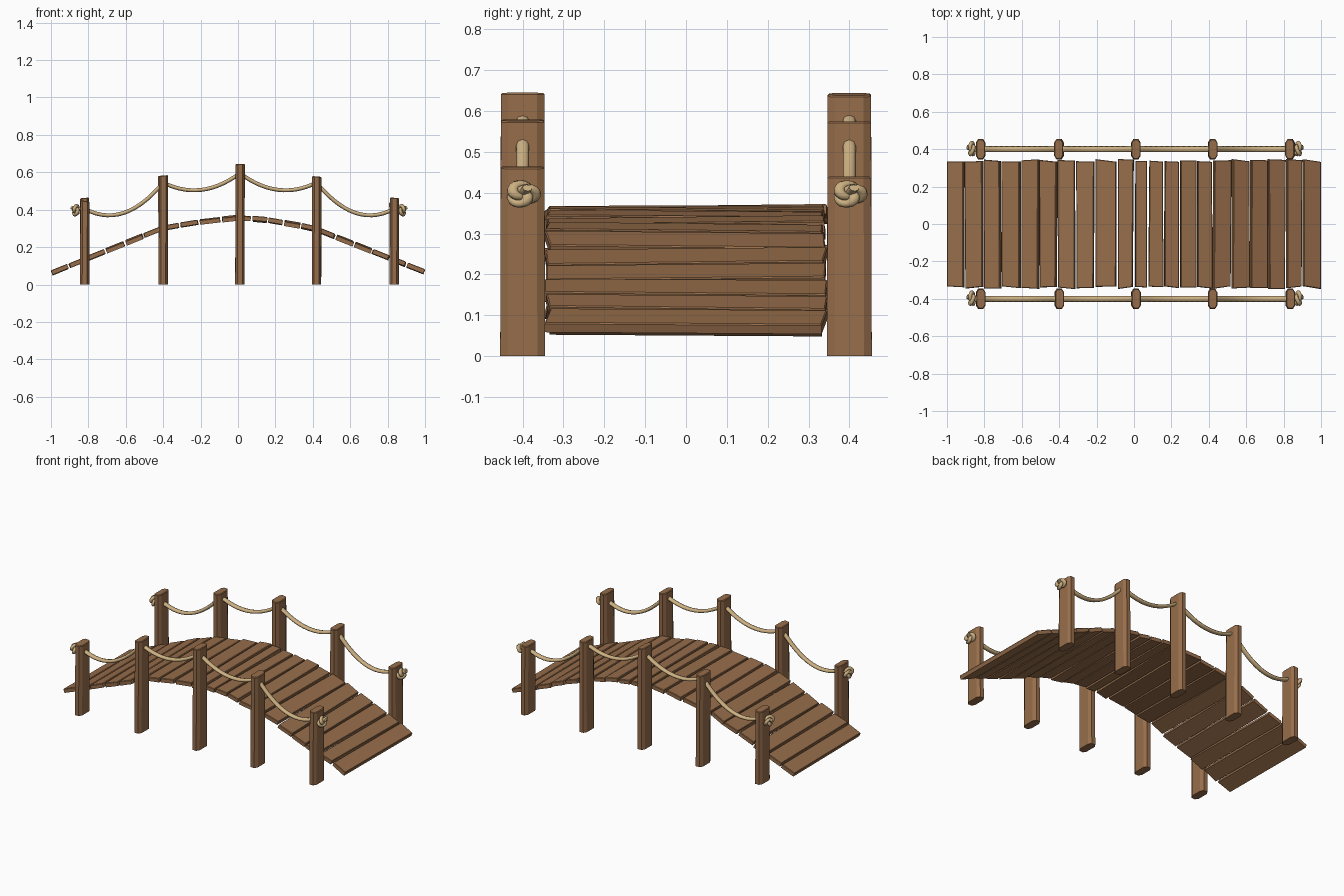
import bpy, bmesh, math, random
from mathutils import Vector

if "Cube" in bpy.data.objects:
    bpy.data.objects.remove(bpy.data.objects["Cube"])

random.seed(4)


def material(name, rgb):
    m = bpy.data.materials.new(name)
    m.diffuse_color = (*rgb, 1)
    m.use_nodes = True
    m.node_tree.nodes["Principled BSDF"].inputs["Base Color"].default_value = m.diffuse_color
    return m


wood = material("wood", (0.31, 0.155, 0.07))
fibre = material("rope", (0.60, 0.43, 0.22))


def add_object(name, mesh, mat):
    ob = bpy.data.objects.new(name, mesh)
    bpy.context.collection.objects.link(ob)
    if not mesh.materials:
        mesh.materials.append(mat)
    return ob


def jit(a):
    return random.uniform(-a, a)


def prism(name, bottom, top, mat, bevel):
    """Closed solid between two matching rings, with softened edges."""
    bm = bmesh.new()
    a = [bm.verts.new(p) for p in bottom]
    b = [bm.verts.new(p) for p in top]
    n = len(a)
    bm.faces.new(a[::-1])
    bm.faces.new(b)
    for i in range(n):
        j = (i + 1) % n
        bm.faces.new((a[i], a[j], b[j], b[i]))
    bmesh.ops.recalc_face_normals(bm, faces=bm.faces)
    top_edges = [e for e in bm.edges if any(v in b for v in e.verts)
                 and all(v in b for v in e.verts)]
    bmesh.ops.bevel(bm, geom=top_edges, offset=bevel, segments=1,
                    affect='EDGES', clamp_overlap=True)
    me = bpy.data.meshes.new(name)
    bm.to_mesh(me)
    bm.free()
    return add_object(name, me, mat)


# Arched deck: planks follow a simple profile
PROFILE = [(-1, .06), (-.4, .303), (-.2, .335), (0, .357),
           (.15, .346), (.4, .303), (1, .066)]


def deck_z(x):
    for (xa, za), (xb, zb) in zip(PROFILE, PROFILE[1:]):
        if x <= xb:
            return za + (zb - za) * (x - xa) / (xb - xa)
    return PROFILE[-1][1]


EDGES = [-1, -.905, -.805, -.71, -.605, -.505, -.41, -.31, -.21, -.09, 0,
         .075, .16, .245, .335, .42, .52, .62, .715, .81, .9, 1]
for i, (xa, xb) in enumerate(zip(EDGES, EDGES[1:])):
    a = Vector((xa, 0, deck_z(xa)))
    b = Vector((xb, 0, deck_z(xb)))
    d = (b - a).normalized()
    up = Vector((-d.z, 0, d.x)) * 0.0125
    a += d * 0.005
    b -= d * 0.005
    tilt = Vector((0, 0, jit(0.004)))
    ring = []
    for p, side in ((a, -1), (b, -1), (b, 1), (a, 1)):
        sk = d * (jit(0.003) if 0 < i < len(EDGES) - 2 else 0)
        ring.append(p + sk + Vector((0, side * (0.34 + jit(0.008)), 0)) + tilt * side)
    prism(f"deck_plank_{i + 1}", [p - up for p in ring], [p + up for p in ring],
          wood, 0.003)

# Posts: flattened octagonal section
POST_X = [-.82, -.40, .01, .42, .835]
HEIGHTS = {-1: [.45, .585, .645, .58, .465], 1: [.465, .58, .645, .575, .44]}
SECTION = [(.013, -.055), (.025, -.036), (.025, .036), (.013, .055),
           (-.013, .055), (-.025, .036), (-.025, -.036), (-.013, -.055)]
for s, label in ((-1, "front"), (1, "back")):
    for i, (x, h) in enumerate(zip(POST_X, HEIGHTS[s])):
        slope = jit(0.15)
        lean = jit(0.003)
        low = [(x + u, s * .40 + v, 0) for u, v in SECTION]
        high = [(x + u * .97 + lean, s * .40 + v * .97, h - abs(slope) * .025 + u * slope)
                for u, v in SECTION]
        prism(f"{label}_post_{i + 1}", low, high, wood, 0.004)


# Ropes: flattened tubes hanging between the posts
def tube(name, pts, y, radius, widen, closed=False):
    cu = bpy.data.curves.new(name, 'CURVE')
    cu.dimensions = '3D'
    sp = cu.splines.new('POLY')
    sp.points.add(len(pts) - 1)
    for q, p in zip(sp.points, pts):
        q.co = (*p, 1)
    sp.use_cyclic_u = closed
    cu.bevel_depth = radius
    cu.bevel_resolution = 2
    cu.use_fill_caps = True
    helper = bpy.data.objects.new(name + "_path", cu)
    bpy.context.collection.objects.link(helper)
    dg = bpy.context.evaluated_depsgraph_get()
    me = bpy.data.meshes.new_from_object(helper.evaluated_get(dg))
    bpy.data.objects.remove(helper)
    for v in me.vertices:
        v.co.y = v.co.y * widen + y
    for p in me.polygons:
        p.use_smooth = True
    add_object(name, me, fibre)


HANG = [.405, .545, .595, .545, .405]
SAG = [.092, .064, .064, .092]
path = [(-.875, 0, .40)]
for i in range(4):
    for k in range(14):
        t = k / 14
        path.append((POST_X[i] + (POST_X[i + 1] - POST_X[i]) * t, 0,
                     HANG[i] + (HANG[i + 1] - HANG[i]) * t - 4 * SAG[i] * t * (1 - t)))
path += [(POST_X[-1], 0, HANG[-1]), (.885, 0, .40)]


# Knots: small trefoil loops with a stub end, outside the last posts
def knot_path(x, out):
    pts = []
    for k in range(48):
        t = math.tau * k / 48
        r = 2 + math.cos(3 * t)
        pts.append((x + out * .010 * math.sin(3 * t), r * math.cos(2 * t) * .0075,
                    .397 + r * math.sin(2 * t) * .0085))
    return pts


for y, label in ((-.40, "front"), (.40, "back")):
    tube(f"{label}_rope", path, y, .0105, 1.5)
    for x, out, end in ((-.867, -1, "left"), (.878, 1, "right")):
        tube(f"{label}_{end}_knot", knot_path(x, out), y, .010, 1.4, True)
        tube(f"{label}_{end}_rope_end",
             [(x, 0, .40), (x + out * .012, .004, .405), (x + out * .024, .008, .412)],
             y, .009, 1.4)
